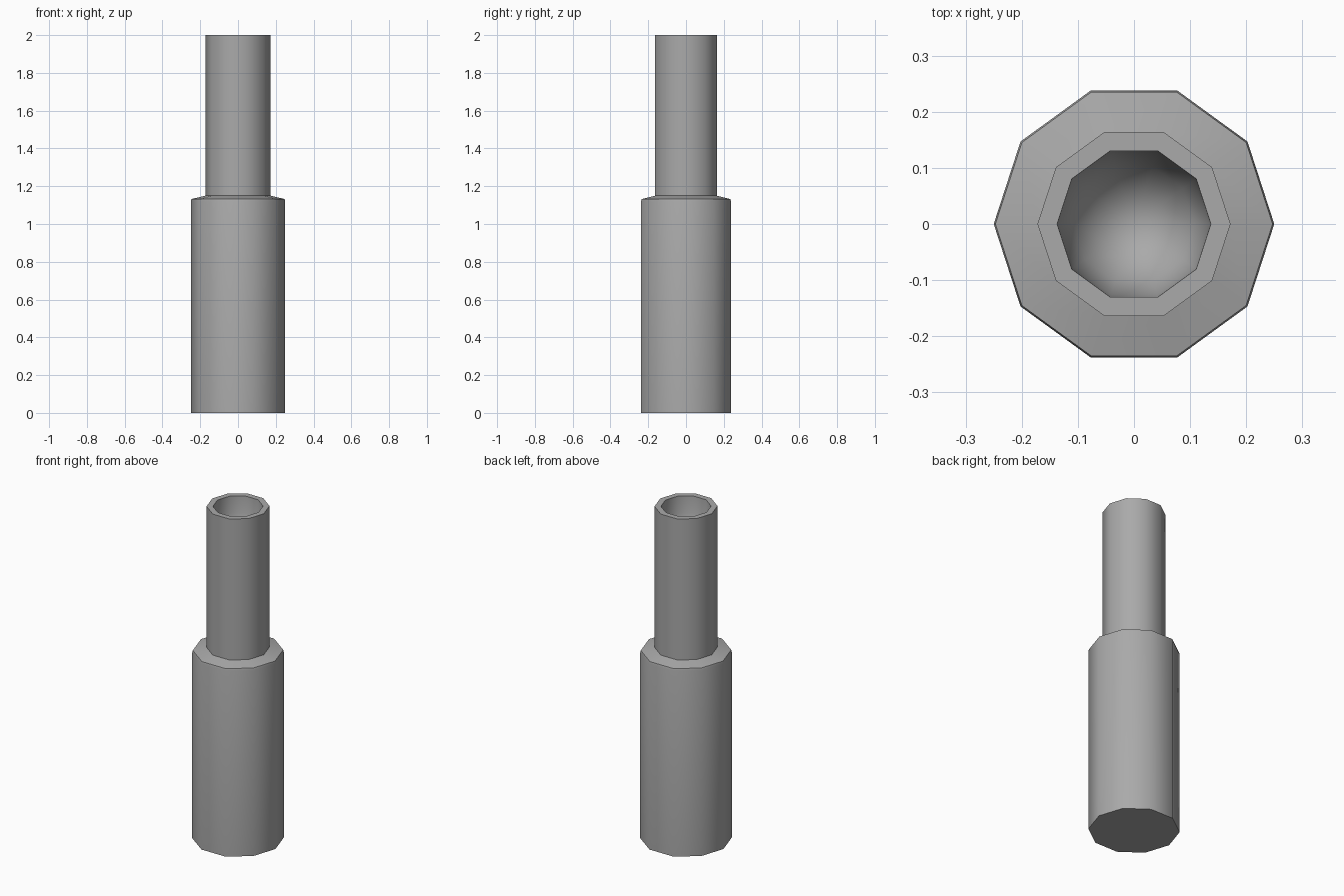
import bpy
import bmesh
from math import tau, radians
from mathutils import Vector

SIDES = 10

cube = bpy.data.objects.get("Cube")
if cube:
    bpy.data.objects.remove(cube, do_unlink=True)

# Single grey material
grey = bpy.data.materials.new("plain_grey")
grey.use_nodes = True
colour = (0.4, 0.4, 0.4, 1)
grey.diffuse_color = colour
grey.node_tree.nodes["Principled BSDF"].inputs["Base Color"].default_value = colour


def lathe(name, profile):
    """Turn a (radius, height) profile around z into a ten-sided part."""
    bm = bmesh.new()
    verts = [bm.verts.new((r, 0, z)) for r, z in profile]
    edges = [bm.edges.new(pair) for pair in zip(verts, verts[1:])]
    bmesh.ops.spin(bm, geom=verts + edges, cent=Vector(), axis=(0, 0, 1),
                   angle=tau, steps=SIDES)
    bmesh.ops.remove_doubles(bm, verts=bm.verts[:], dist=0.0005)
    bmesh.ops.recalc_face_normals(bm, faces=bm.faces[:])
    mesh = bpy.data.meshes.new(name)
    bm.to_mesh(mesh)
    bm.free()
    mesh.materials.append(grey)
    obj = bpy.data.objects.new(name, mesh)
    bpy.context.collection.objects.link(obj)
    bpy.ops.object.select_all(action="DESELECT")
    obj.select_set(True)
    bpy.context.view_layer.objects.active = obj
    bpy.ops.object.shade_smooth_by_angle(angle=radians(60))
    return obj


# Wide lower body with a softly bevelled, sloping shoulder
lathe("lower_body", [(0, 0), (0.25, 0), (0.25, 1.12), (0.247, 1.132), (0.172, 1.15)])

# Narrow upper tube with a flat rim and a rounded bore
lathe("upper_tube", [(0.172, 1.15), (0.172, 2), (0.137, 2), (0.132, 1.9),
                     (0.108, 1.82), (0.06, 1.77), (0, 1.75)])
